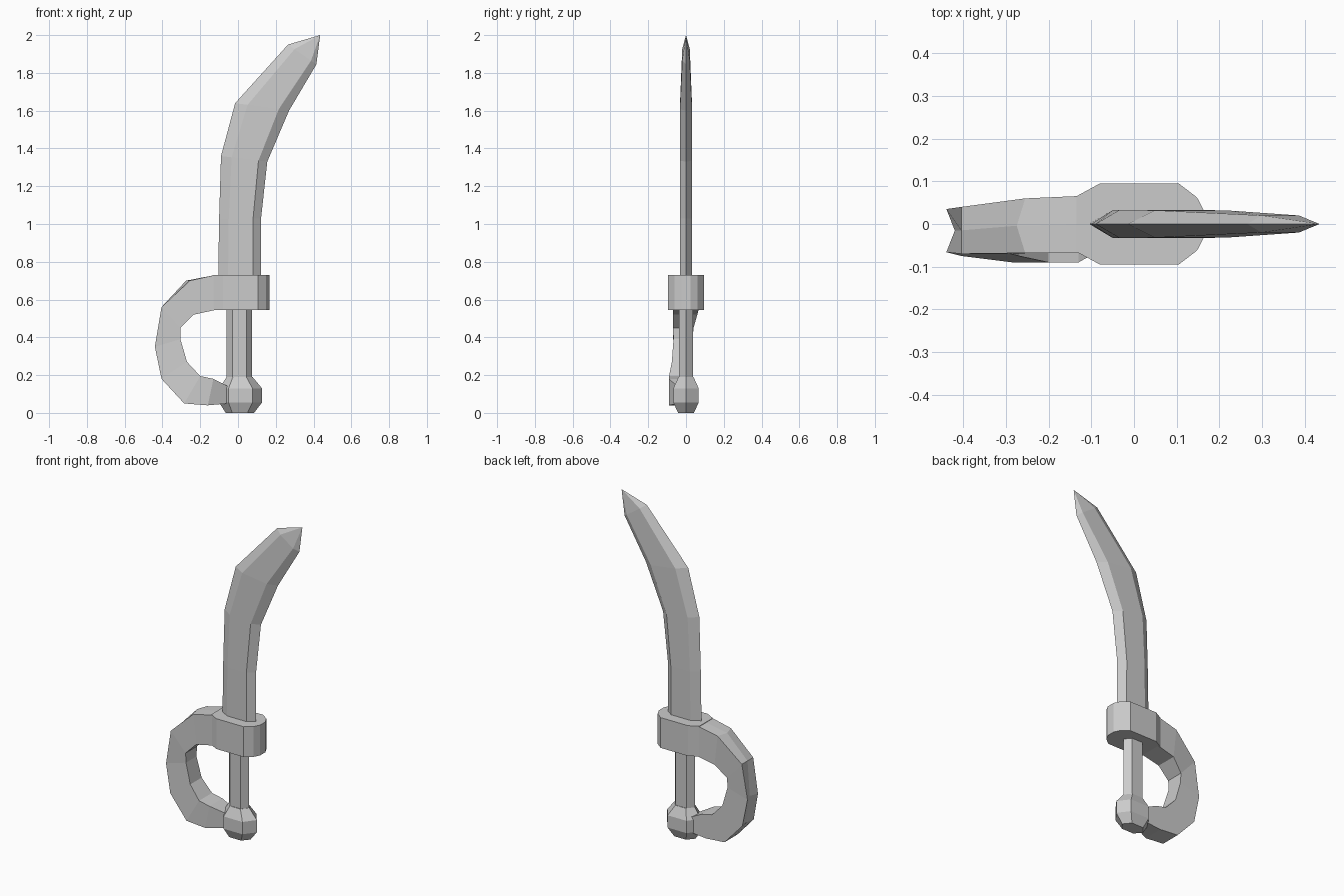
import bpy
import bmesh
from mathutils import Vector

default = bpy.data.objects.get("Cube")
if default:
    bpy.data.objects.remove(default, do_unlink=True)

grey = bpy.data.materials.new("light_grey")
grey.use_nodes = True
COLOUR = (0.6, 0.6, 0.6, 1)
grey.diffuse_color = COLOUR
grey.node_tree.nodes["Principled BSDF"].inputs["Base Color"].default_value = COLOUR


def loft(name, rings, tip=None):
    """Skin a list of equal-sized rings, closing the end with a cap or a tip."""
    bm = bmesh.new()
    loops = [[bm.verts.new(p) for p in ring] for ring in rings]
    n = len(loops[0])
    for a, b in zip(loops, loops[1:]):
        for i in range(n):
            j = (i + 1) % n
            bm.faces.new((a[i], a[j], b[j], b[i]))
    bm.faces.new(loops[0][::-1])
    if tip:
        point = bm.verts.new(tip)
        for i in range(n):
            bm.faces.new((loops[-1][i], loops[-1][(i + 1) % n], point))
    else:
        bm.faces.new(loops[-1])
    bmesh.ops.recalc_face_normals(bm, faces=bm.faces)
    mesh = bpy.data.meshes.new(name)
    bm.to_mesh(mesh)
    bm.free()
    mesh.materials.append(grey)
    obj = bpy.data.objects.new(name, mesh)
    bpy.context.collection.objects.link(obj)
    return obj


def hexagon(x0, x1, flat, y, z):
    """Ring with pointed ends in x and flat front and back; flat is the inset."""
    return [(x0, 0, z), (x0 + flat, -y, z), (x1 - flat, -y, z),
            (x1, 0, z), (x1 - flat, y, z), (x0 + flat, y, z)]


# Blade: spine point, cutting edge point, half thickness at each station
blade = []
for sx, sz, ex, ez, t in [(-0.105, 0.70, 0.122, 0.70, 0.031),
                          (-0.10, 1.03, 0.122, 1.03, 0.033),
                          (-0.09, 1.36, 0.155, 1.33, 0.033),
                          (-0.015, 1.64, 0.27, 1.60, 0.032),
                          (0.265, 1.95, 0.415, 1.845, 0.02)]:
    spine, edge = Vector((sx, 0, sz)), Vector((ex, 0, ez))
    back, front = spine.lerp(edge, 0.23), spine.lerp(edge, 0.81)
    side = Vector((0, t, 0))
    blade.append([spine, back - side, front - side, edge, front + side, back + side])
loft("blade", blade, tip=(0.435, 0, 2.0))

# Collar with chamfered outline
half = [(-0.135, 0.065), (-0.08, 0.095), (0.105, 0.095), (0.148, 0.062), (0.167, 0.025)]
outline = half + [(x, -y) for x, y in reversed(half)]
loft("guard_collar", [[(x, y, z) for x, y in outline] for z in (0.545, 0.73)])

# Knuckle bow: outer point, inner point, front y, back y, bulge of outer midline
bow = []
for ox, oz, ix, iz, yf, yb, bulge in [
        (-0.12, 0.73, -0.12, 0.545, -0.068, 0.066, 0),
        (-0.255, 0.70, -0.235, 0.52, -0.068, 0.06, 0.02),
        (-0.405, 0.56, -0.305, 0.45, -0.07, 0.04, 0.0),
        (-0.44, 0.35, -0.305, 0.39, -0.066, 0.035, -0.02),
        (-0.405, 0.18, -0.27, 0.27, -0.075, 0.035, -0.01),
        (-0.285, 0.05, -0.20, 0.195, -0.09, 0.035, 0),
        (-0.16, 0.04, -0.13, 0.18, -0.09, 0.035, 0),
        (-0.05, 0.05, -0.05, 0.14, -0.045, 0.035, 0)]:
    mid = (yf + yb) / 2
    bow.append([(ox, yf, oz), (ox - bulge, mid, oz), (ox, yb, oz), (ix, yb, iz), (ix, yf, iz)])
loft("knuckle_bow", bow)

# Grip
loft("grip", [hexagon(-0.06, 0.075, 0.031, 0.037, z) for z in (0.17, 0.56)])

# Pommel
loft("pommel", [hexagon(-0.065, 0.085, 0.035, 0.042, 0),
                hexagon(-0.10, 0.127, 0.05, 0.067, 0.055),
                hexagon(-0.10, 0.127, 0.05, 0.067, 0.13),
                hexagon(-0.06, 0.077, 0.033, 0.04, 0.19)])
